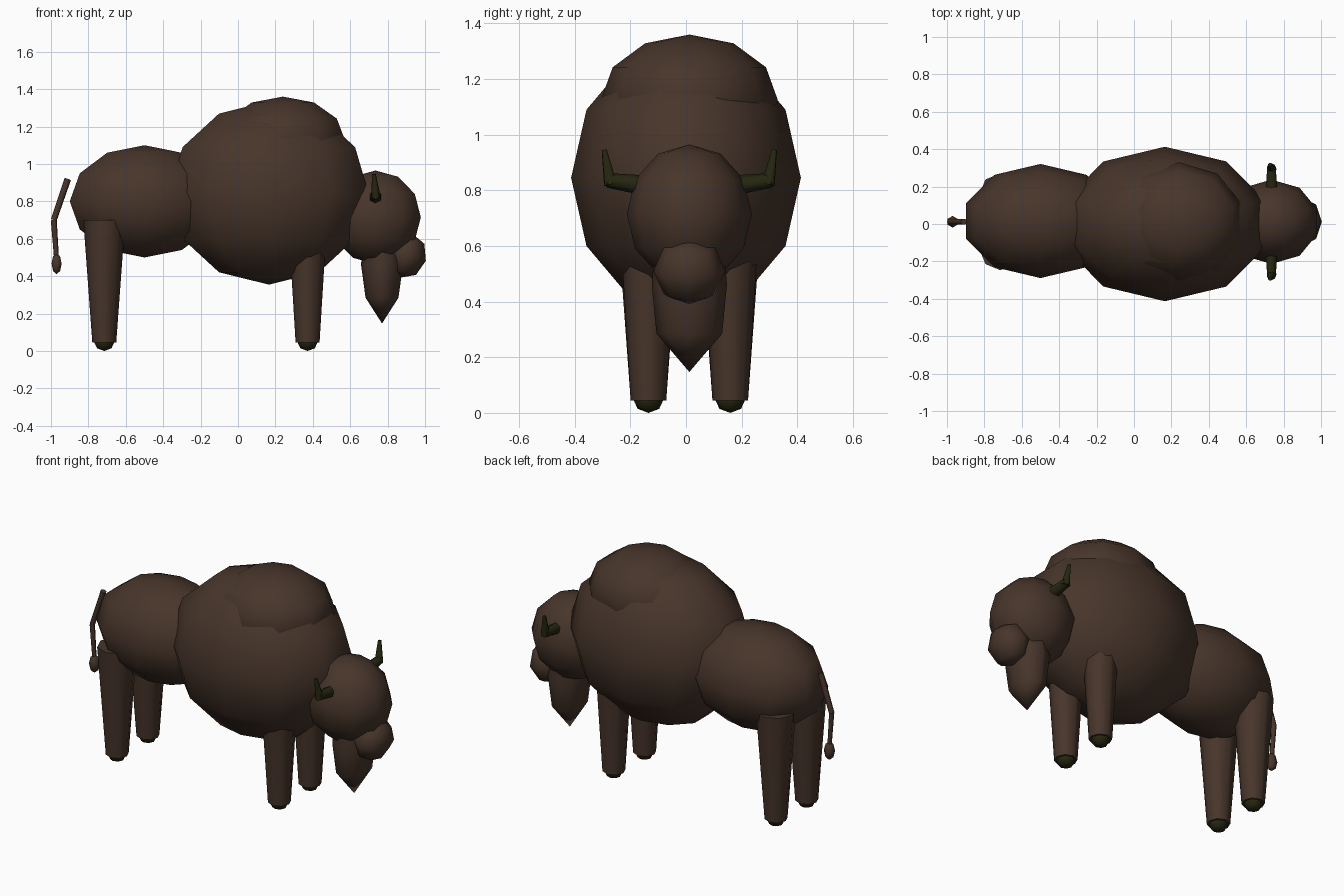
import bpy, bmesh, math
from mathutils import Vector, Matrix

if "Cube" in bpy.data.objects:
    bpy.data.objects.remove(bpy.data.objects["Cube"])

def material(name, rgb):
    m = bpy.data.materials.new(name)
    m.diffuse_color = (*rgb, 1)
    m.use_nodes = True
    m.node_tree.nodes["Principled BSDF"].inputs["Base Color"].default_value = m.diffuse_color
    return m

FUR = material("dark brown fur", (0.063, 0.0356, 0.0235))
HORN = material("dark olive horn", (0.0185, 0.0195, 0.005))
Y0 = 0.012  # centre plane of the animal

def finish(name, bm, mat, angle=60):
    bmesh.ops.recalc_face_normals(bm, faces=bm.faces[:])
    me = bpy.data.meshes.new(name)
    bm.to_mesh(me)
    bm.free()
    me.materials.append(mat)
    ob = bpy.data.objects.new(name, me)
    bpy.context.collection.objects.link(ob)
    bpy.ops.object.select_all(action='DESELECT')
    bpy.context.view_layer.objects.active = ob
    ob.select_set(True)
    bpy.ops.object.shade_smooth_by_angle(angle=math.radians(angle))
    return ob

def ball(name, centre, radii, mat=FUR, seg=10, rings=6, tilt=0):
    bm = bmesh.new()
    mtx = (Matrix.Translation(centre) @ Matrix.Rotation(math.radians(tilt), 4, 'Y')
           @ Matrix.Diagonal((*radii, 1)))
    bmesh.ops.create_uvsphere(bm, u_segments=seg, v_segments=rings, radius=1, matrix=mtx)
    return finish(name, bm, mat, 80)

def taper(name, path, mat=FUR, seg=8):
    """Chain of tapered cylinders through (point, radius) pairs."""
    bm = bmesh.new()
    for (a, ra), (b, rb) in zip(path, path[1:]):
        a, b = Vector(a), Vector(b)
        d = b - a
        mtx = Matrix.Translation((a + b) / 2) @ d.to_track_quat('Z', 'Y').to_matrix().to_4x4()
        bmesh.ops.create_cone(bm, cap_ends=True, segments=seg, radius1=ra, radius2=rb,
                              depth=d.length, matrix=mtx)
    return finish(name, bm, mat)

# Body masses
ball("chest", (0.165, 0, 0.845), (0.56, 0.413, 0.49))
ball("rump", (-0.5, 0.016, 0.8), (0.42, 0.305, 0.3))
ball("hump", (0.24, Y0, 1.125), (0.35, 0.318, 0.235))
ball("head", (0.735, Y0, 0.715), (0.255, 0.225, 0.25))
ball("muzzle", (0.9, Y0, 0.51), (0.108, 0.13, 0.122), seg=8, rings=4, tilt=15)

# Beard: six-sided loft closing to a point
bm = bmesh.new()
rings = []
for z, rx, ry in ((0.66, 0.10, 0.12), (0.46, 0.112, 0.135), (0.285, 0.088, 0.118)):
    rings.append([bm.verts.new((0.77 + rx * math.cos(k * math.pi / 4),
                                Y0 + ry * math.sin(k * math.pi / 4), z)) for k in range(8)])
tip = bm.verts.new((0.77, Y0, 0.147))
for k in range(8):
    n = (k + 1) % 8
    for lo, hi in zip(rings, rings[1:]):
        bm.faces.new((lo[k], lo[n], hi[n], hi[k]))
    bm.faces.new((rings[-1][k], rings[-1][n], tip))
bm.faces.new(rings[0])
finish("beard", bm, FUR)

# Legs, hooves and horns on both sides
for side, s in (("right", -1), ("left", 1)):
    for part, x, top, r in (("front", 0.372, 0.68, 0.103), ("hind", -0.715, 0.70, 0.112)):
        y = Y0 + s * 0.147
        taper(f"{part}_{side}_leg", [((x, y, 0.045), 0.064), ((x, y, top), r)])
        ball(f"{part}_{side}_hoof", (x, y, 0.05), (0.055, 0.055, 0.05), HORN, seg=8, rings=4)
    taper(f"{side}_horn_base", [((0.735, Y0 + s * 0.14, 0.815), 0.038),
                                ((0.735, Y0 + s * 0.295, 0.836), 0.026)], HORN, 6)
    taper(f"{side}_horn_tip", [((0.737, Y0 + s * 0.283, 0.82), 0.026),
                               ((0.727, Y0 + s * 0.306, 0.945), 0.010)], HORN, 6)

# Tail and tuft
taper("tail", [((-0.91, Y0, 0.92), 0.018), ((-0.985, Y0, 0.70), 0.016),
               ((-0.97, Y0, 0.49), 0.013)], FUR, 6)
ball("tail_tuft", (-0.97, Y0, 0.467), (0.031, 0.031, 0.056), seg=6, rings=4)
